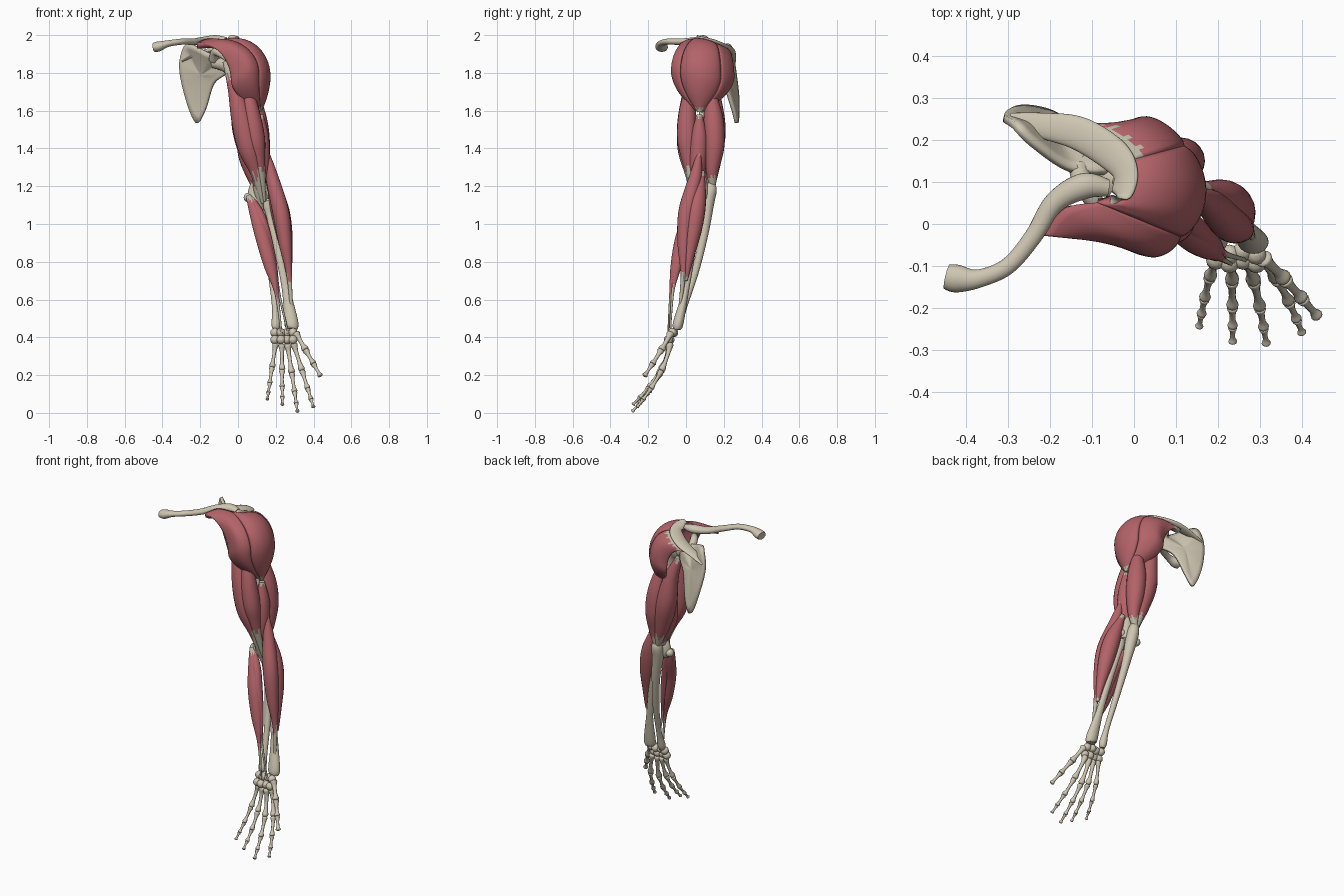
import bpy, math, random
from mathutils import Vector

random.seed(4)
cube = bpy.data.objects.get("Cube")
if cube:
    bpy.data.objects.remove(cube, do_unlink=True)


def material(name, colour):
    mat = bpy.data.materials.new(name)
    mat.use_nodes = True
    mat.diffuse_color = (*colour, 1)
    node = next(n for n in mat.node_tree.nodes if n.type == "BSDF_PRINCIPLED")
    node.inputs["Base Color"].default_value = (*colour, 1)
    node.inputs["Roughness"].default_value = .7
    return mat


BONE = material("bone ivory", (.62, .56, .44))
MUSCLE = material("muscle red", (.45, .125, .14))
TENDON = material("tendon grey", (.5, .48, .37))
built = []


def make_object(name, verts, faces, mats, slots=None):
    mesh = bpy.data.meshes.new(name)
    mesh.from_pydata(verts, [], faces)
    for mat in mats:
        mesh.materials.append(mat)
    if slots:
        mesh.polygons.foreach_set("material_index", slots)
    obj = bpy.data.objects.new(name, mesh)
    bpy.context.collection.objects.link(obj)
    built.append(obj)
    return obj


def spline(points, u, closed=False):
    """Catmull-Rom point at u, counted in control points."""
    count = len(points)
    i = int(u) if closed else min(int(u), count - 2)
    f = u - i

    def pick(k):
        return Vector(points[k % count if closed else max(0, min(count - 1, k))])
    a, b, c, d = (pick(i + k) for k in (-1, 0, 1, 2))
    return b + (c - a) * (f / 2) + (a * 2 - b * 5 + c * 4 - d) * (f * f / 2) \
        + (b * 3 - a - c * 3 + d) * (f ** 3 / 2)


def sweep(name, path, mats, flat=1, axis=(1, 0, 0), tendons=(-1, 2), seg=20, steps=8):
    """Tube through (x, y, z, radius) points, with an elliptical section."""
    total = (len(path) - 1) * steps
    samples = [spline(path, k / steps) for k in range(total + 1)]
    verts, faces, slots = [], [], []
    jag = [random.uniform(-.03, .03) for _ in range(seg)]
    for k, s in enumerate(samples):
        tangent = (samples[min(k + 1, total)] - samples[max(k - 1, 0)]).to_3d().normalized()
        side = Vector(axis)
        side = (side - tangent * side.dot(tangent)).normalized()
        up = tangent.cross(side)
        for j in range(seg):
            a = math.tau * j / seg
            verts.append(s.to_3d() + (side * math.cos(a) + up * math.sin(a) * flat) * max(s.w, .003))
    for k in range(total):
        for j in range(seg):
            n = (j + 1) % seg
            faces.append((k * seg + j, k * seg + n, k * seg + seg + n, k * seg + seg + j))
            t = k / total + jag[j]
            slots.append(int(t < tendons[0] or t > tendons[1]))
    faces += [tuple(reversed(range(seg))), tuple(range(total * seg, total * seg + seg))]
    slots += [len(mats) - 1] * 2
    return make_object(name, verts, faces, mats, slots)


def bone(name, path, **options):
    return sweep(name, path, [BONE], **options)


def muscle(name, path, tendons=(.1, .9), **options):
    return sweep(name, path, [MUSCLE, TENDON], tendons=tendons, **options)


def knob(name, centre, size):
    """Small rounded bone."""
    x, y, z = centre
    rows = [(x, y, z + size * math.cos(a), size * math.sin(a))
            for a in (math.pi * k / 6 for k in range(7))]
    bone(name, rows, seg=12, steps=2)


# Collar bone
bone("clavicle", [(-.445, -.125, 1.935, .03), (-.42, -.13, 1.94, .033), (-.37, -.13, 1.955, .022),
                  (-.3, -.1, 1.965, .02), (-.24, -.03, 1.965, .021), (-.19, .05, 1.97, .025),
                  (-.12, .09, 1.975, .031), (-.06, .085, 1.972, .02)], flat=.8, axis=(0, 1, 0))

# Shoulder blade: dished plate, ridge, hooked process and socket
outline = [(-.285, .235, 1.94), (-.31, .255, 1.83), (-.275, .275, 1.66), (-.22, .27, 1.535),
           (-.175, .25, 1.6), (-.13, .2, 1.74), (-.06, .14, 1.8), (-.06, .125, 1.88),
           (-.15, .13, 1.9), (-.24, .19, 1.945)]
hub, around, rings = Vector((-.2, .205, 1.79)), len(outline) * 5, 6
verts, faces = [hub + Vector((.005, .015, 0))], []
for r in range(1, rings + 1):
    f = r / rings
    dish = Vector((.005, .015, 0)) * (1 - f * f)
    verts += [hub.lerp(spline(outline, k / 5, True), f) + dish for k in range(around)]
for k in range(around):
    n = (k + 1) % around
    faces.append((0, 1 + n, 1 + k))
    for r in range(rings - 1):
        a = 1 + r * around
        faces.append((a + k, a + n, a + around + n, a + around + k))
plate = make_object("scapula_blade", verts, faces, [BONE])
solid = plate.modifiers.new("thickness", "SOLIDIFY")
solid.thickness, solid.offset = .018, 0
bone("scapula_spine", [(-.295, .25, 1.86, .015), (-.22, .235, 1.895, .03), (-.13, .215, 1.925, .04),
                       (-.05, .165, 1.95, .04), (-.02, .12, 1.968, .032), (-.03, .07, 1.975, .03),
                       (-.05, .045, 1.975, .012)], flat=.35, axis=(.5, .7, .1))
bone("scapula_socket", [(-.13, .15, 1.85, .025), (-.08, .12, 1.845, .035), (-.05, .11, 1.84, .05)])
bone("coracoid_process", [(-.13, .13, 1.87, .025), (-.12, .09, 1.91, .022),
                          (-.09, .05, 1.9, .02), (-.06, .03, 1.87, .01)])

# Upper arm bone with its head and elbow knuckles
bone("humerus", [(-.03, .1, 1.91, .02), (-.01, .1, 1.87, .058), (.0, .1, 1.81, .055),
                 (.03, .09, 1.73, .032), (.075, .085, 1.5, .026), (.11, .085, 1.28, .028),
                 (.11, .085, 1.18, .055), (.11, .08, 1.13, .056), (.115, .08, 1.11, .03)], flat=.65)
knob("inner_epicondyle", (.055, .085, 1.14), .025)
knob("outer_epicondyle", (.16, .08, 1.16), .025)

# Shoulder muscle: three lobes fanned from the collar bone and blade to one insertion
origin = [(-.22, -.03, 1.965), (-.17, .035, 1.985), (-.09, .05, 1.985), (-.04, .05, 1.99),
          (-.01, .1, 1.985), (-.005, .155, 1.965), (-.07, .215, 1.935), (-.15, .25, 1.9)]
belly = [(-.04, -.05, 1.76), (.05, -.07, 1.81), (.115, -.035, 1.8), (.155, .03, 1.79),
         (.16, .11, 1.78), (.125, .19, 1.78), (.04, .245, 1.78), (-.03, .235, 1.75)]
insertion = Vector((.125, .07, 1.57))


def deltoid_point(u, t):
    o, m = spline(origin, u), spline(belly, u)
    end = insertion.lerp(m, .08)
    if t < .5:
        a = t * math.pi
        p = o.lerp(m, math.sin(a))
        p.z = m.z + (o.z - m.z) * math.cos(a)
    else:
        b = 2 * t - 1
        p = m.lerp(end, b ** 1.8)
        p.z = m.z + (end.z - m.z) * b
    return p


for name, first, last in (("front", 0, 2), ("middle", 2, 5), ("rear", 5, 7)):
    cols, rows = 16, 28
    verts, faces, slots = [], [], []
    for i in range(cols + 1):
        for j in range(rows + 1):
            p = deltoid_point(first + (last - first) * i / cols, j / rows)
            out = (p - Vector((.02, .09, 1.75))).normalized()
            swell = math.sin(math.pi * i / cols) ** .6 * math.sin(math.pi * j / rows)
            verts.append(p + out * (.016 * swell - .006))
    for i in range(cols):
        ragged = random.uniform(-.03, .03)
        for j in range(rows):
            a = i * (rows + 1) + j
            faces.append((a, a + 1, a + rows + 2, a + rows + 1))
            t = j / rows + ragged
            slots.append(int(t > .93 or (name == "rear" and t < .08)))
    lobe = make_object("deltoid_" + name, verts, faces, [MUSCLE, TENDON], slots)
    lobe.modifiers.new("thickness", "SOLIDIFY").thickness = .035

# Upper arm muscles
muscle("biceps_short_head", [(-.07, .04, 1.86, .012), (-.02, .02, 1.72, .035), (.02, .005, 1.55, .055),
                             (.055, .005, 1.4, .055), (.095, .02, 1.27, .03), (.13, .05, 1.11, .008)],
       tendons=(.12, .8), flat=.9)
muscle("biceps_long_head", [(.04, .04, 1.78, .015), (.065, .01, 1.62, .042), (.09, .005, 1.46, .052),
                            (.11, .015, 1.33, .034), (.14, .05, 1.12, .008)], tendons=(.05, .77))
muscle("brachialis", [(.12, .07, 1.58, .015), (.12, .07, 1.45, .045), (.12, .06, 1.3, .045),
                      (.11, .055, 1.18, .028), (.125, .07, 1.07, .01)], tendons=(.03, .7))
muscle("triceps_long_head", [(-.05, .13, 1.8, .018), (-.0, .145, 1.66, .042), (.03, .15, 1.5, .06),
                             (.065, .14, 1.35, .05), (.1, .14, 1.2, .015)], tendons=(.05, .85))
muscle("triceps_lateral_head", [(.08, .13, 1.72, .02), (.1, .145, 1.56, .052), (.115, .15, 1.42, .054),
                                (.12, .14, 1.29, .035), (.11, .14, 1.19, .014)], tendons=(.03, .82))
muscle("triceps_medial_head", [(.02, .1, 1.55, .02), (.05, .1, 1.37, .05), (.09, .115, 1.2, .02)],
       tendons=(-1, .85))

# Forearm bones
bone("radius", [(.155, .07, 1.125, .026), (.158, .068, 1.09, .024), (.17, .062, 1.03, .017),
                (.215, .035, .85, .02), (.255, 0, .65, .022), (.282, -.04, .48, .037),
                (.283, -.047, .445, .028)], flat=.75)
bone("ulna", [(.11, .135, 1.215, .02), (.112, .13, 1.18, .033), (.118, .115, 1.11, .034),
              (.145, .095, .95, .024), (.175, .05, .75, .019), (.196, -.01, .56, .016),
              (.2, -.04, .47, .023), (.2, -.045, .44, .015)])

# Forearm muscles
muscle("brachioradialis", [(.155, .07, 1.38, .01), (.18, .05, 1.25, .033), (.225, .005, 1.07, .044),
                           (.25, -.01, .9, .035), (.272, -.015, .72, .014), (.285, -.04, .5, .006)],
       tendons=(.02, .8))
muscle("wrist_extensors", [(.155, .085, 1.28, .014), (.21, .06, 1.12, .046), (.24, .04, .98, .046),
                           (.262, .015, .82, .026), (.275, 0, .7, .008)], tendons=(.05, .93))
muscle("wrist_flexor", [(.055, .06, 1.15, .014), (.095, .02, 1.05, .033), (.13, -.025, .93, .038),
                        (.17, -.055, .78, .033), (.205, -.08, .63, .011), (.23, -.095, .42, .005)],
       tendons=(.05, .8), flat=.8)
muscle("palm_flexor", [(.07, .06, 1.14, .012), (.115, .02, 1.05, .026), (.15, -.015, .93, .028),
                       (.185, -.045, .78, .022), (.215, -.07, .64, .008), (.265, -.085, .42, .005)],
       tendons=(.05, .77))

# Wrist bones
for row in range(2):
    for col in range(4):
        knob("carpal", (.195 + .032 * col, -.065 - .02 * row - .008 * (col % 2), .425 - .038 * row), .024)


# Digits: each bone flares at both ends and curls forward
def digit(name, base, tip, joints, curl, size):
    base, tip = Vector(base), Vector(tip)

    def at(t):
        p = base.lerp(tip, t)
        p.y = base.y + (tip.y - base.y) * t ** curl
        return p
    for k, (a, b) in enumerate(zip(joints, joints[1:])):
        r = size * (1 - .13 * k)
        shape = ((.0, .6), (.07, 1), (.3, .62), (.7, .55), (.93, .95), (1, .6))
        bone(f"{name}_bone_{k + 1}", [(*at(a + (b - a) * f), r * w) for f, w in shape], seg=12, steps=3)


spacing = (0, .43, .71, .88, 1)
digit("little_finger", (.2, -.085, .37), (.155, -.245, .07), spacing, 1.6, .017)
digit("ring_finger", (.232, -.09, .365), (.235, -.282, .043), spacing, 1.7, .018)
digit("middle_finger", (.262, -.09, .365), (.315, -.286, .006), spacing, 1.7, .019)
digit("index_finger", (.293, -.085, .37), (.4, -.26, .03), spacing, 1.6, .019)
digit("thumb", (.305, -.08, .425), (.437, -.22, .195), (0, .4, .72, 1), 1.1, .021)

# Smooth shading
bpy.ops.object.select_all(action="DESELECT")
for obj in built:
    obj.select_set(True)
bpy.context.view_layer.objects.active = built[0]
bpy.ops.object.shade_smooth_by_angle(angle=math.radians(50))
